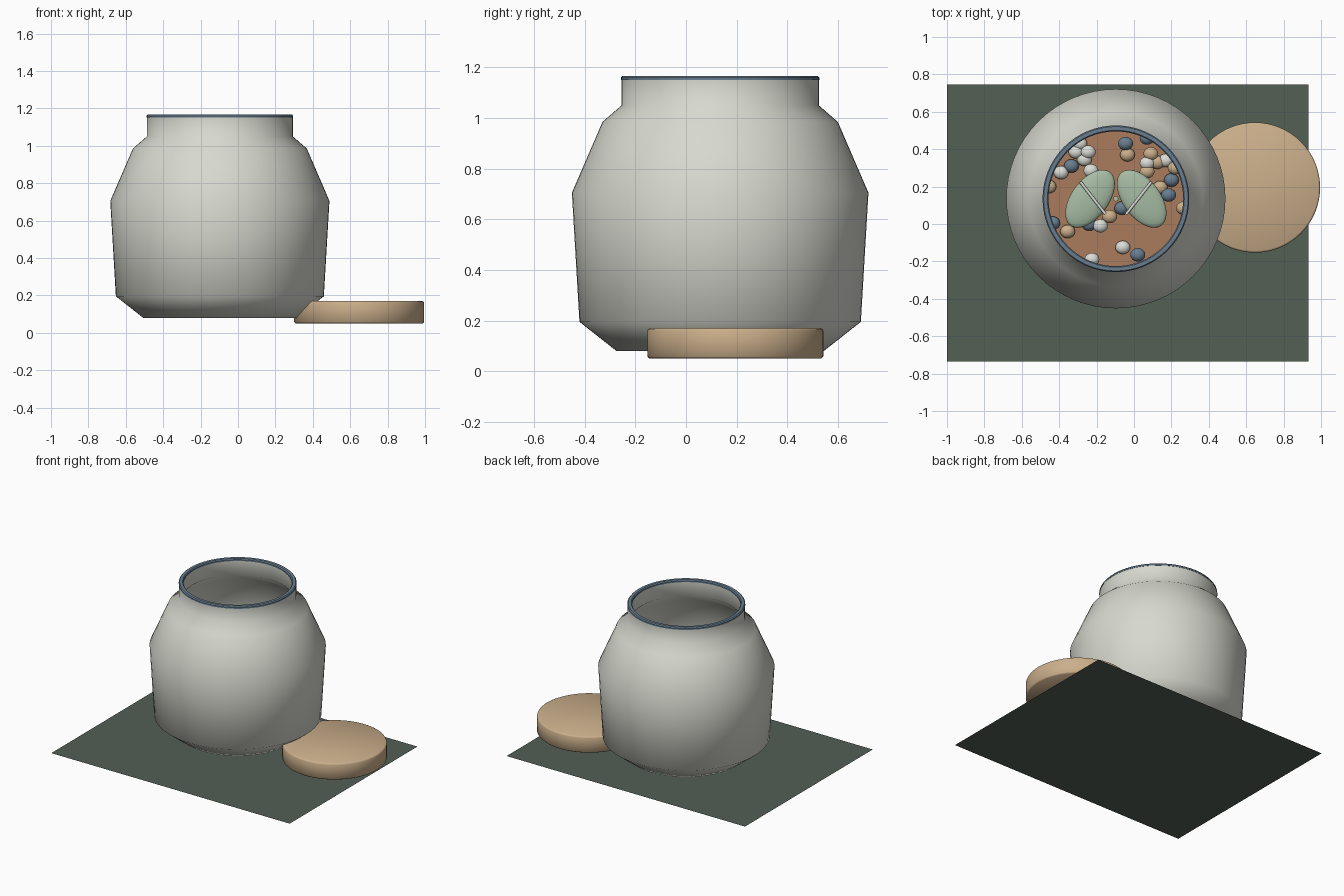
import bpy, bmesh, math, random
from mathutils import Matrix

if "Cube" in bpy.data.objects:
    bpy.data.objects.remove(bpy.data.objects["Cube"])

random.seed(4)
JX, JY = -0.097, 0.135      # jar axis
SOIL = 0.34                 # soil surface height


def material(name, rgb):
    m = bpy.data.materials.new(name)
    m.diffuse_color = (*rgb, 1)
    m.use_nodes = True
    m.node_tree.nodes["Principled BSDF"].inputs["Base Color"].default_value = m.diffuse_color
    return m


glass = material("pale_grey_glass", (0.68, 0.69, 0.62))
blue = material("slate_blue", (0.14, 0.21, 0.28))
tan = material("tan_wood", (0.60, 0.43, 0.26))
green = material("leaf_green", (0.38, 0.50, 0.37))
brown = material("brown_soil", (0.40, 0.20, 0.11))
white = material("white_stone", (0.72, 0.72, 0.68))
dark = material("dark_green_mat", (0.085, 0.115, 0.09))


def finish(name, bm, mat, loc=(0, 0, 0), angle=35):
    mesh = bpy.data.meshes.new(name)
    bmesh.ops.recalc_face_normals(bm, faces=bm.faces)
    bm.to_mesh(mesh)
    bm.free()
    ob = bpy.data.objects.new(name, mesh)
    bpy.context.collection.objects.link(ob)
    ob.location = loc
    mesh.materials.append(mat)
    bpy.ops.object.select_all(action='DESELECT')
    ob.select_set(True)
    bpy.context.view_layer.objects.active = ob
    bpy.ops.object.shade_smooth_by_angle(angle=math.radians(angle))
    return ob


def lathe(name, profile, mat, loc, closed=False, angle=35, steps=64):
    """Spin an (r, z) profile around the z axis."""
    bm = bmesh.new()
    vs = [bm.verts.new((r, 0, z)) for r, z in profile]
    pairs = list(zip(vs, vs[1:])) + ([(vs[-1], vs[0])] if closed else [])
    es = [bm.edges.new(p) for p in pairs]
    bmesh.ops.spin(bm, geom=vs + es, axis=(0, 0, 1), cent=(0, 0, 0),
                   angle=math.tau, steps=steps)
    bmesh.ops.remove_doubles(bm, verts=bm.verts, dist=1e-4)
    return finish(name, bm, mat, loc, angle)


def ellipsoid(name, size, mat, loc, spin=0, u=16, v=10):
    bm = bmesh.new()
    bmesh.ops.create_uvsphere(bm, u_segments=u, v_segments=v, radius=1)
    bmesh.ops.scale(bm, vec=size, verts=bm.verts)
    bmesh.ops.rotate(bm, matrix=Matrix.Rotation(spin, 3, 'Z'), verts=bm.verts)
    return finish(name, bm, mat, loc, 180)


def rod(name, a, b, radius, mat):
    curve = bpy.data.curves.new(name, 'CURVE')
    curve.dimensions = '3D'
    curve.bevel_depth = radius
    curve.bevel_resolution = 2
    curve.use_fill_caps = True
    s = curve.splines.new('POLY')
    s.points.add(1)
    for p, co in zip(s.points, (a, b)):
        p.co = (*co, 1)
    ob = bpy.data.objects.new(name, curve)
    bpy.context.collection.objects.link(ob)
    curve.materials.append(mat)


# Ground mat
bm = bmesh.new()
bmesh.ops.create_grid(bm, x_segments=1, y_segments=1, size=1)
bmesh.ops.scale(bm, vec=(0.967, 0.74, 1), verts=bm.verts)
finish("ground_mat", bm, dark, (-0.033, 0.005, 0))

# Jar with an outer and inner wall
outer = [(0, 0.08), (0.41, 0.08), (0.556, 0.195), (0.586, 0.705),
         (0.465, 0.985), (0.39, 1.05), (0.39, 1.153)]
inner = [(0.365, 1.153), (0.365, 1.045), (0.445, 0.97), (0.56, 0.70),
         (0.53, 0.21), (0.40, 0.105), (0, 0.105)]
lathe("jar", outer + inner, glass, (JX, JY, 0), angle=60)

# Rim ring
lathe("jar_rim", [(0.36, 1.15), (0.392, 1.15), (0.392, 1.16), (0.386, 1.167),
                  (0.366, 1.167), (0.36, 1.16)], blue, (JX, JY, 0), True)

# Lid lying beside the jar
lathe("lid", [(0, 0.05), (0.34, 0.05), (0.348, 0.058), (0.348, 0.16),
              (0.345, 0.166), (0.338, 0.17), (0, 0.17)], tan, (0.647, 0.195, 0), angle=50)

# Soil
lathe("soil", [(0, 0.11), (0.40, 0.11), (0.525, 0.21), (0.534, SOIL), (0, SOIL)],
      brown, (JX, JY, 0))

# Pebbles scattered on the soil
pebbles = {
    "white": (white, [(-.31, .385), (-.245, .385), (-.265, .345), (-.23, .285),
                      (-.39, .275), (.07, .325), (.17, .34), (-.18, -.01),
                      (-.06, -.125), (-.225, -.19), (-.29, .43)]),
    "blue": (blue, [(-.335, .31), (-.045, .43), (.2, .235), (.185, .155),
                    (-.065, .085), (.02, -.165), (-.435, .005), (.07, .46), (-.24, 0)]),
    "tan": (tan, [(-.035, .37), (.09, .375), (.125, .33), (.07, .28), (.14, .195),
                  (.265, .085), (-.355, -.04), (-.13, .04), (-.455, .2), (.22, .3)]),
}
for key, (mat, spots) in pebbles.items():
    for _ in range(4):      # a few more near the wall
        a, r = random.uniform(0, math.tau), random.uniform(0.41, 0.48)
        spots.append((JX + r * math.cos(a), JY + r * math.sin(a)))
    for i, (x, y) in enumerate(spots):
        ellipsoid(f"{key}_pebble_{i}", (0.04, 0.036, 0.03), mat,
                  (x, y, SOIL + 0.02 + 0.012 * (i % 2)))

# Sprout: stem, two leaves and a pale vein across each
rod("stem", (JX, JY, SOIL - 0.02), (JX, JY, 0.56), 0.015, green)
for side, s in (("left", -1), ("right", 1)):
    ellipsoid(f"{side}_leaf", (0.178, 0.10, 0.03), green,
              (JX + s * 0.138, JY, 0.56), -s * math.radians(53.7), 32, 16)
    rod(f"{side}_leaf_vein", (JX + s * 0.19, 0.225, 0.59),
        (JX + s * 0.055, 0.052, 0.59), 0.008, white)
